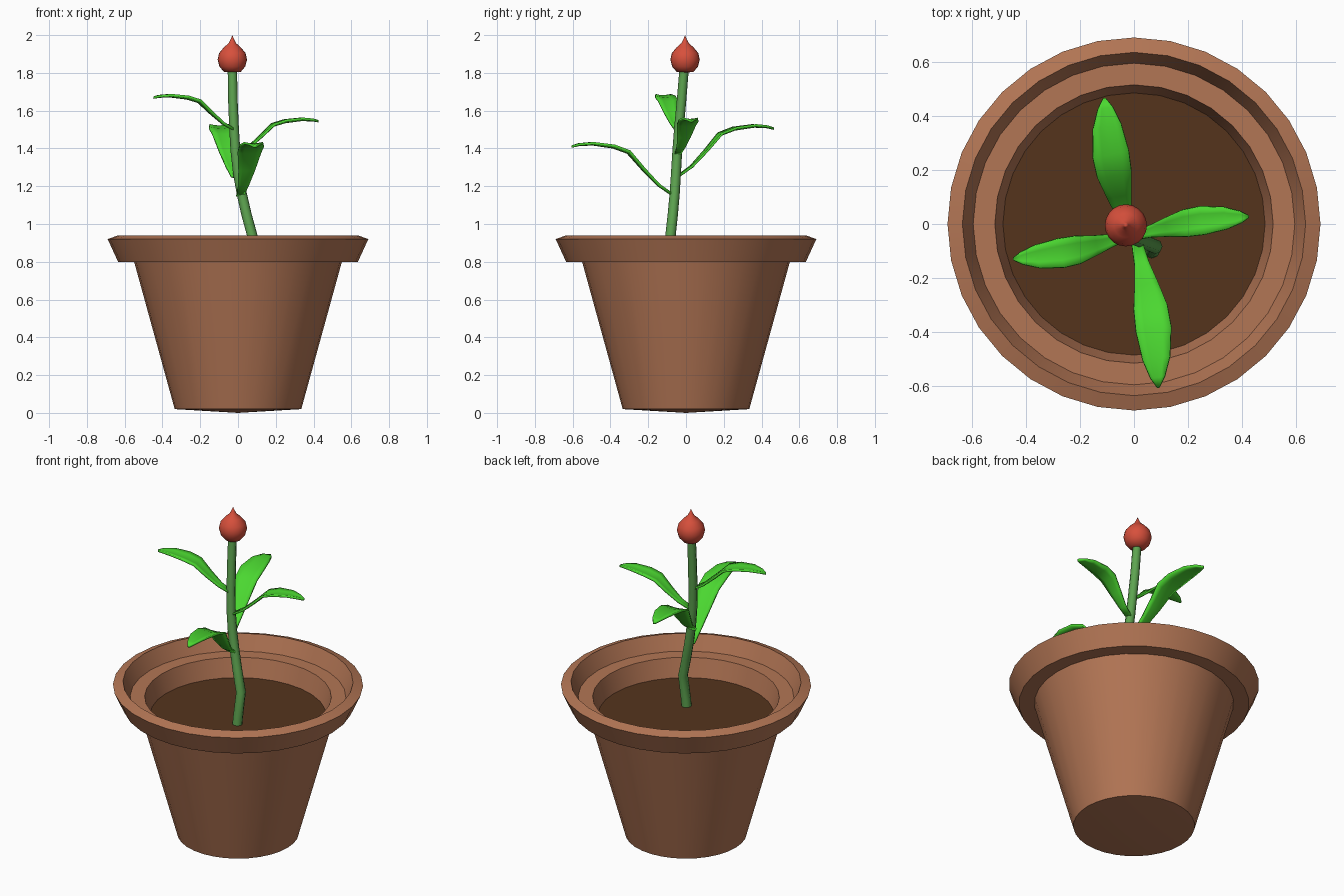
import bpy, bmesh, math
from mathutils import Vector

if "Cube" in bpy.data.objects:
    bpy.data.objects.remove(bpy.data.objects["Cube"])


def material(name, rgb):
    m = bpy.data.materials.new(name)
    m.diffuse_color = (*rgb, 1)
    m.use_nodes = True
    m.node_tree.nodes["Principled BSDF"].inputs["Base Color"].default_value = m.diffuse_color
    return m


CLAY = material("clay", (0.45, 0.18, 0.09))
EARTH = material("earth", (0.09, 0.034, 0.012))
STEM = material("stem_green", (0.11, 0.37, 0.08))
LEAF = material("leaf_green", (0.07, 0.68, 0.03))
RED = material("bud_red", (0.68, 0.08, 0.045))


def smooth(obj, angle):
    bpy.ops.object.select_all(action='DESELECT')
    obj.select_set(True)
    bpy.context.view_layer.objects.active = obj
    bpy.ops.object.shade_smooth_by_angle(angle=math.radians(angle))


def finish(name, bm, mat, angle=35, fix_normals=True):
    if fix_normals:
        bmesh.ops.recalc_face_normals(bm, faces=bm.faces)
    me = bpy.data.meshes.new(name)
    bm.to_mesh(me)
    bm.free()
    me.materials.append(mat)
    obj = bpy.data.objects.new(name, me)
    bpy.context.collection.objects.link(obj)
    smooth(obj, angle)
    return obj


def lathe(name, profile, sides, mat, cx=0, cy=0, angle=35):
    """Revolve (radius, z) points; the profile runs from the bottom outside upwards."""
    bm = bmesh.new()
    rings = []
    for r, z in profile:
        if r == 0:
            rings.append([bm.verts.new((cx, cy, z))] * sides)
        else:
            rings.append([bm.verts.new((cx + r * math.cos(math.tau * i / sides),
                                        cy + r * math.sin(math.tau * i / sides), z))
                          for i in range(sides)])
    for a, b in zip(rings, rings[1:]):
        for i in range(sides):
            j = (i + 1) % sides
            bm.faces.new(list(dict.fromkeys((a[i], a[j], b[j], b[i]))))
    return finish(name, bm, mat, angle, fix_normals=False)


# Pot: tapered body, overhanging rim, inner ledge
lathe("pot", [(0, 0), (0.335, 0.02), (0.55, 0.80), (0.635, 0.80), (0.69, 0.92),
              (0.635, 0.94), (0.595, 0.85), (0.515, 0.85), (0.485, 0.74)], 32, CLAY, angle=25)

# Soil disc
lathe("soil", [(0.486, 0.74), (0, 0.74)], 32, EARTH)

# Stem: bent tube
path = [(0.065, -0.10, 0.72), (0.068, -0.097, 0.78), (0.078, -0.083, 0.93),
        (0.045, -0.07, 1.05), (0.02, -0.06, 1.16), (0.0, -0.053, 1.27),
        (-0.014, -0.046, 1.39), (-0.021, -0.037, 1.51), (-0.027, -0.024, 1.65),
        (-0.03, -0.01, 1.82)]
cu = bpy.data.curves.new("stem", 'CURVE')
cu.dimensions = '3D'
cu.bevel_depth = 0.027
cu.bevel_resolution = 2
cu.use_fill_caps = True
sp = cu.splines.new('POLY')
sp.points.add(len(path) - 1)
for i, (pt, co) in enumerate(zip(sp.points, path)):
    pt.co = (*co, 1)
    pt.radius = 1.05 - 0.015 * i
cu.materials.append(STEM)
stem = bpy.data.objects.new("stem", cu)
bpy.context.collection.objects.link(stem)
stem.select_set(True)
bpy.context.view_layer.objects.active = stem
bpy.ops.object.select_all(action='DESELECT')
stem.select_set(True)
bpy.ops.object.convert(target='MESH')
smooth(bpy.context.view_layer.objects.active, 50)

# Flower bud: teardrop with a pointed tip
lathe("flower_bud", [(0, 1.80), (0.045, 1.806), (0.068, 1.833), (0.078, 1.87), (0.070, 1.905),
                     (0.045, 1.935), (0.020, 1.957), (0.009, 1.978), (0, 2.0)],
      20, RED, -0.03, -0.005, angle=60)

# Leaves: one shared arching strip shape, (fraction along, rise, width)
SHAPE = [(0, 0, 0.3), (0.15, 0.055, 0.42), (0.3, 0.138, 0.68), (0.45, 0.23, 0.95),
         (0.6, 0.26, 1.0), (0.8, 0.275, 0.78), (0.93, 0.27, 0.42), (1, 0.26, 0.08)]


def leaf(name, base, tip, rise, half_width):
    start, end = Vector(base), Vector((*tip, base[2]))
    along = end - start
    side = Vector((-along.y, along.x, 0)).normalized()
    bm = bmesh.new()
    rows = []
    for t, z, w in SHAPE:
        c = start + along * t + side * 0.015 * math.sin(math.pi * t)
        c.z += z * rise
        rows.append([bm.verts.new(c + side * half_width * w * u
                                  + Vector((0, 0, 0.009 * w * (u * u - 0.5))))
                     for u in (-1, -0.5, 0, 0.5, 1)])
    for a, b in zip(rows, rows[1:]):
        for i in range(4):
            bm.faces.new((a[i], b[i], b[i + 1], a[i + 1]))
    obj = finish(name, bm, LEAF, 60)
    mod = obj.modifiers.new("thickness", 'SOLIDIFY')
    mod.thickness = 0.012
    mod.offset = 0


leaf("leaf_front", (0.01, -0.065, 1.15), (0.09, -0.605), 1.0, 0.066)
leaf("leaf_back", (-0.015, -0.045, 1.25), (-0.11, 0.465), 0.98, 0.068)
leaf("leaf_right", (-0.005, -0.045, 1.37), (0.425, 0.028), 0.67, 0.053)
leaf("leaf_left", (-0.015, -0.04, 1.495), (-0.447, -0.13), 0.67, 0.055)
